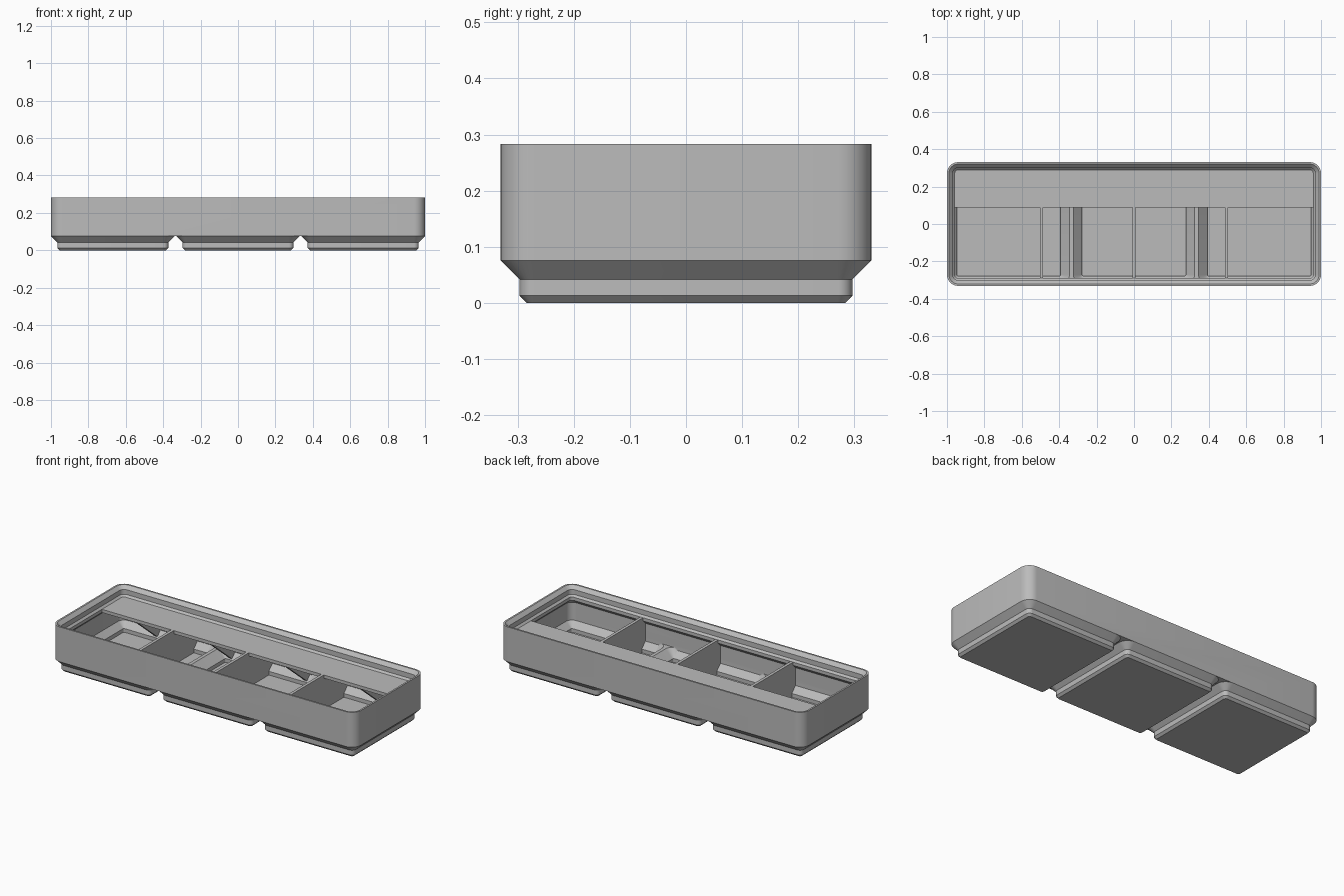
import bpy, bmesh, math

cube = bpy.data.objects.get("Cube")
if cube:
    bpy.data.objects.remove(cube, do_unlink=True)

# Dimensions are in millimetres, scaled on creation
S = 2 / 125.5
HX, HY, R = 62.75, 20.75, 3.75      # outer half sizes and corner radius
PITCH, WALL, RIM = 42, 1.2, 17.75
SHELF_Y, SHELF_Z = 5.6, 14

grey = bpy.data.materials.new("plain grey")
grey.use_nodes = True
colour = (0.5, 0.5, 0.5, 1)
grey.diffuse_color = colour
grey.node_tree.nodes["Principled BSDF"].inputs["Base Color"].default_value = colour


def finish(name, bm):
    bmesh.ops.recalc_face_normals(bm, faces=bm.faces)
    mesh = bpy.data.meshes.new(name)
    bm.to_mesh(mesh)
    bm.free()
    mesh.materials.append(grey)
    obj = bpy.data.objects.new(name, mesh)
    bpy.context.collection.objects.link(obj)
    return obj


def loft(name, rings, steps=8):
    """Stack rounded rectangles given as (x0, x1, half_y, radius, z)."""
    bm = bmesh.new()
    loops = []
    for x0, x1, hy, r, z in rings:
        corners = [(x1 - r, hy - r), (x0 + r, hy - r), (x0 + r, r - hy), (x1 - r, r - hy)]
        loop = []
        for q, (cx, cy) in enumerate(corners):
            for i in range(steps + 1):
                a = (q + i / steps) * math.pi / 2
                loop.append(bm.verts.new(((cx + r * math.cos(a)) * S,
                                          (cy + r * math.sin(a)) * S, z * S)))
        loops.append(loop)
    n = len(loops[0])
    for low, high in zip(loops, loops[1:]):
        for i in range(n):
            j = (i + 1) % n
            bm.faces.new((low[i], low[j], high[j], high[i]))
    bm.faces.new(loops[0])
    bm.faces.new(loops[-1])
    return finish(name, bm)


def inset_ring(inset, z):
    return (inset - HX, HX - inset, HY - inset, max(R - inset, 0.4), z)


def panel(name, x, width, outline):
    """Extrude a (y, z) outline along x."""
    bm = bmesh.new()
    face = bm.faces.new([bm.verts.new(((x - width / 2) * S, y * S, z * S)) for y, z in outline])
    moved = bmesh.ops.extrude_face_region(bm, geom=[face])["geom"]
    verts = [v for v in moved if isinstance(v, bmesh.types.BMVert)]
    bmesh.ops.translate(bm, verts=verts, vec=(width * S, 0, 0))
    return finish(name, bm)


def combine(target, other, operation):
    mod = target.modifiers.new(operation.lower(), "BOOLEAN")
    mod.operation, mod.solver, mod.object = operation, "EXACT", other
    bpy.context.view_layer.objects.active = target
    bpy.ops.object.modifier_apply(modifier=mod.name)
    bpy.data.objects.remove(other, do_unlink=True)


# Outer block with three stepped feet
tray = loft("tray_body", [inset_ring(0, 4.75), inset_ring(0, RIM)])
FOOT = [(17.8, 0.8, 0), (18.6, 1.6, 0.8), (18.6, 1.6, 2.6), (20.75, 3.75, 4.75), (20.5, 3.5, 6)]
for k in (-1, 0, 1):
    c = k * PITCH
    foot = loft("foot", [(c - h, c + h, h, r, z) for h, r, z in FOOT])
    combine(tray, foot, "UNION")

# Main cavity with the stepped stacking lip
CAVITY = [(WALL, 5.55), (WALL, 11.4), (2.6, 12.8), (2.6, 14), (1.9, 14.7),
          (1.9, 16.5), (0.65, RIM), (0.65, RIM + 1)]
combine(tray, loft("cavity", [inset_ring(i, z) for i, z in CAVITY]), "DIFFERENCE")

# Hollow pocket in each foot, leaving narrow ridges between them
POCKET = [(17.4, 0.4, WALL), (17.4, 0.4, 2.6), (19.55, 2.55, 4.75)]
for k in (-1, 0, 1):
    c = k * PITCH
    rings = [(c - h, c + h, h, r, z) for h, r, z in POCKET]
    left = 19.55 if k == -1 else 20.35
    right = 19.55 if k == 1 else 20.35
    rings += [(c - left, c + right, 19.55, 2.55, z) for z in (5.55, 6.5)]
    combine(tray, loft("pocket", rings), "DIFFERENCE")

bpy.ops.object.select_all(action="DESELECT")
tray.select_set(True)
bpy.context.view_layer.objects.active = tray
bpy.ops.object.shade_smooth_by_angle(angle=math.radians(30))

# Dividers between the four compartments
half = [(18, 1), (18, 2.6), (19.8, 4.75), (19.8, SHELF_Z)]
outline = half + [(-y, z) for y, z in reversed(half)]
for i, x in enumerate((-31, 0, 31)):
    panel(f"divider_{i + 1}", x, 1.1, outline)

# Label shelf along the back with a sloping bracket in each compartment
panel("label_shelf", 0, 123.2, [(SHELF_Y, SHELF_Z - 1.2), (19.6, SHELF_Z - 1.2),
                                (19.6, SHELF_Z), (SHELF_Y, SHELF_Z)])
for i, x in enumerate((-46.3, -15.5, 15.5, 46.3)):
    panel(f"shelf_bracket_{i + 1}", x, 1.1, [(SHELF_Y, 13), (19.8, 13), (19.8, 4.75), (18.2, 2.6)])
